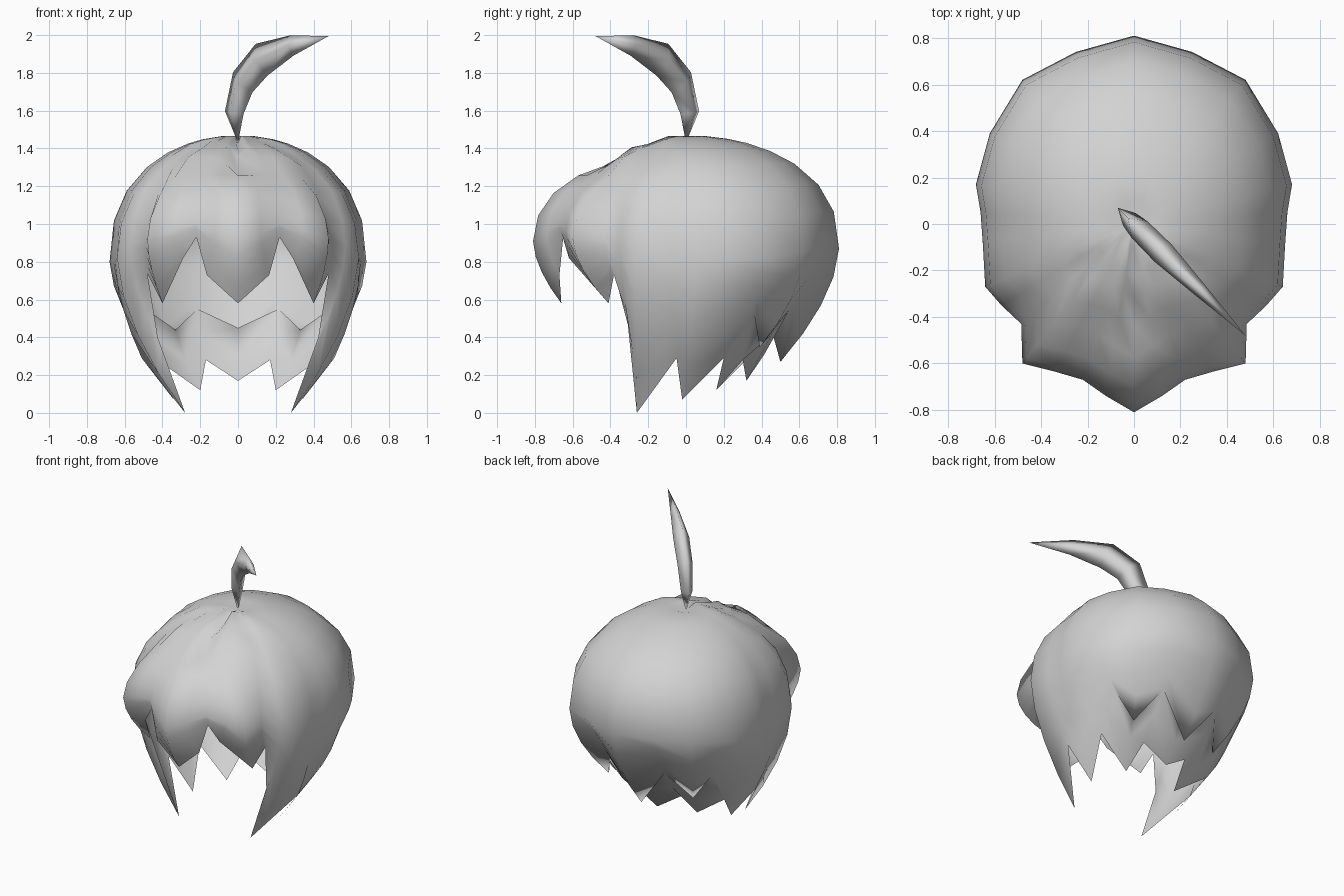
import bpy, bmesh
from math import sin, cos, pi, radians
from mathutils import Vector

cube = bpy.data.objects.get("Cube")
if cube:
    bpy.data.objects.remove(cube, do_unlink=True)

grey = bpy.data.materials.new("hair_grey")
grey.use_nodes = True
COLOUR = (0.65, 0.65, 0.65, 1)
grey.diffuse_color = COLOUR
grey.node_tree.nodes["Principled BSDF"].inputs["Base Color"].default_value = COLOUR


def finish(bm, name):
    bmesh.ops.remove_doubles(bm, verts=bm.verts, dist=0.0005)
    bmesh.ops.recalc_face_normals(bm, faces=bm.faces)
    for f in bm.faces:
        f.smooth = True
    mesh = bpy.data.meshes.new(name)
    bm.to_mesh(mesh)
    bm.free()
    mesh.materials.append(grey)
    obj = bpy.data.objects.new(name, mesh)
    bpy.context.collection.objects.link(obj)
    return obj


def skin(bm, columns, closed=False):
    """Bridge neighbouring columns of points with quads."""
    grid = [[bm.verts.new(p) for p in col] for col in columns]
    pairs = list(zip(grid, grid[1:])) + ([(grid[-1], grid[0])] if closed else [])
    for a, b in pairs:
        for i in range(len(a) - 1):
            bm.faces.new((a[i], a[i + 1], b[i + 1], b[i]))


def mirror(columns):
    """The same columns on the other side, in reverse order."""
    return [[Vector((-p.x, p.y, p.z)) for p in c] for c in reversed(columns)]


# Hair cap: widest point, rim point and curl of each lock, front to back centre
LOCKS = [
    ((0, -.81, .91), (0, -.66, .58), 1.7),
    ((.12, -.74, .95), (.165, -.67, .73), 1.7),
    ((.22, -.67, 1.0), (.22, -.65, .93), 1.7),
    ((.34, -.635, .97), (.29, -.62, .82), 1.7),
    ((.48, -.60, .92), (.40, -.41, .58), 1.7),
    ((.485, -.43, .92), (.48, -.38, .74), 1.7),
    ((.57, -.35, .88), (.425, -.29, .40), 1.7),
    ((.64, -.27, .82), (.28, -.26, 0), 1.7),
    ((.65, -.09, .80), (.51, -.05, .29), 1.7),
    ((.66, .05, .80), (.34, -.02, .07), 1.7),
    ((.68, .17, .80), (.44, .20, .29), 1.7),
    ((.62, .39, .82), (.46, .36, .53), 1.5),
    ((.48, .62, .85), (.33, .39, .345), 1.8),
    ((.25, .74, .87), (.215, .55, .55), 1.0),
    ((0, .81, .87), (0, .50, .27), 1.7),
]
CROWN = 1.47
RINGS = [7, 16, 23, 33, 45, 60, 75, 90]
# Step down from the crown to the fringe: distance forward, depth
STEP = [(.1, 0), (.18, .03), (.31, .03), (.43, .095), (.6, .07), (.72, .06), (.82, .04)]


def step_depth(forward):
    if forward <= STEP[0][0]:
        return 0
    for (a, da), (b, db) in zip(STEP, STEP[1:]):
        if forward <= b:
            return da + (db - da) * (forward - a) / (b - a)
    return STEP[-1][1]


def lock_column(wide, rim, curl):
    wide, rim = Vector(wide), Vector(rim)
    col = [Vector((0, 0, CROWN - .03))]
    for deg in RINGS:                        # dome from crown to widest point
        a = radians(deg)
        height = max(0, cos(a)) ** .83
        p = Vector((wide.x * sin(a), wide.y * sin(a), 0))
        p.z = wide.z + (CROWN - wide.z) * height
        p.z -= step_depth(-p.y) * min(1, height * 3)
        if wide.x == 0 and wide.y < 0 and deg < 40:
            p.z -= .04                       # front parting
        col.append(p)
    for i in range(1, 5):                    # curl in towards the rim
        t = i / 4
        p = wide.lerp(rim, t ** curl)
        p.z = wide.z + (rim.z - wide.z) * t
        col.append(p)
    return col


half = [lock_column(*lock) for lock in LOCKS]
bm = bmesh.new()
skin(bm, half + mirror(half[1:-1]), closed=True)

# Back under layer: flush with the rim at its notches, folded in behind its tips
side_rim, notch_rim = LOCKS[11][1], LOCKS[13][1]
UNDER = [
    (side_rim, LOCKS[10][1], 0),
    ((.33, .38, .44), (.20, .16, .12), .03),
    (notch_rim, (.17, .30, .28), .03),
    ((0, .45, .45), (0, .32, .17), .03),
]
band = []
for (top, low, bulge), lock in zip(UNDER, LOCKS[11:]):
    top, low = Vector(top), Vector(low)
    mid = top.lerp(low, .5) + Vector((low.x * bulge * 3, bulge, 0))
    band.append([Vector(lock[1]), top, mid, low])
skin(bm, band + mirror(band[:-1]))
finish(bm, "hair_cap")

# Curved cowlick: flattened diamond section swept along a diagonal arc
ARC = [(0, 1.43, 0), (-.02, 1.59, .07), (.025, 1.75, .09),
       (.125, 1.87, .095), (.285, 1.945, .055), (.48, 1.995, 0)]
path = [Vector((x, -x, z)) for x, z, _ in ARC]
side = Vector((1, 1, 0)).normalized()
rings = []
for i, p in enumerate(path):
    along = (path[min(i + 1, len(path) - 1)] - path[max(i - 1, 0)]).normalized()
    up = along.cross(side)
    w = ARC[i][2]
    rings.append([p + up * w * cos(k * pi / 2) + side * w * .55 * sin(k * pi / 2)
                  for k in range(5)])
bm = bmesh.new()
skin(bm, rings)
bmesh.ops.dissolve_degenerate(bm, edges=bm.edges, dist=0.0005)
finish(bm, "cowlick")
